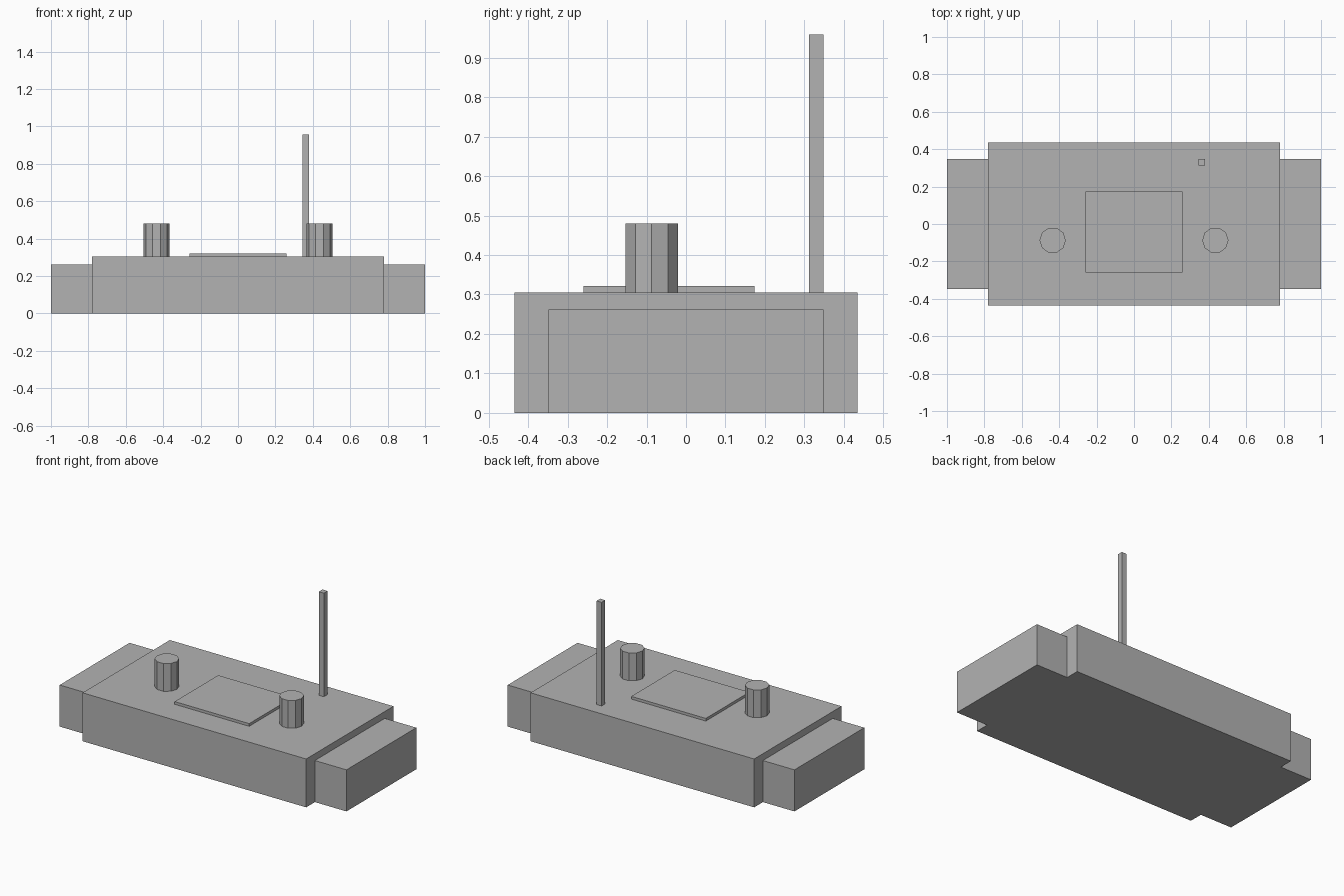
import bpy, bmesh, math
from mathutils import Matrix, Vector

if "Cube" in bpy.data.objects:
    bpy.data.objects.remove(bpy.data.objects["Cube"])

grey = bpy.data.materials.new("plain grey")
grey.diffuse_color = (0.45, 0.45, 0.45, 1)
grey.use_nodes = True
grey.node_tree.nodes["Principled BSDF"].inputs["Base Color"].default_value = grey.diffuse_color


def finish(name, bm):
    mesh = bpy.data.meshes.new(name)
    bm.to_mesh(mesh)
    bm.free()
    mesh.materials.append(grey)
    obj = bpy.data.objects.new(name, mesh)
    bpy.context.collection.objects.link(obj)
    return obj


def box(name, lo, hi):
    lo, hi = Vector(lo), Vector(hi)
    bm = bmesh.new()
    bmesh.ops.create_cube(bm, size=1, matrix=Matrix.Translation((lo + hi) / 2)
                          @ Matrix.Diagonal((*(hi - lo), 1)))
    return finish(name, bm)


def post(name, x, y, z0, z1, radius, sides):
    bm = bmesh.new()
    bmesh.ops.create_cone(bm, cap_ends=True, segments=sides, radius1=radius, radius2=radius,
                          depth=z1 - z0, matrix=Matrix.Translation((x, y, (z0 + z1) / 2))
                          @ Matrix.Rotation(math.pi / 2, 4, 'Z'))
    return finish(name, bm)


TOP = 0.305

# Main case and raised centre plate
box("body", (-0.78, -0.435, 0), (0.78, 0.435, TOP))
box("centre_plate", (-0.26, -0.26, TOP), (0.26, 0.174, 0.322))

# Lower end blocks and ten-sided control sticks, one per side
for side, s in (("left", -1), ("right", 1)):
    xs = sorted((s * 0.78, s * 1.0))
    box(side + "_grip", (xs[0], -0.348, 0), (xs[1], 0.348, 0.262))
    post(side + "_stick", s * 0.435, -0.087, TOP, 0.48, 0.07, 10)

# Square aerial
box("aerial", (0.345, 0.312, TOP), (0.38, 0.348, 0.958))
